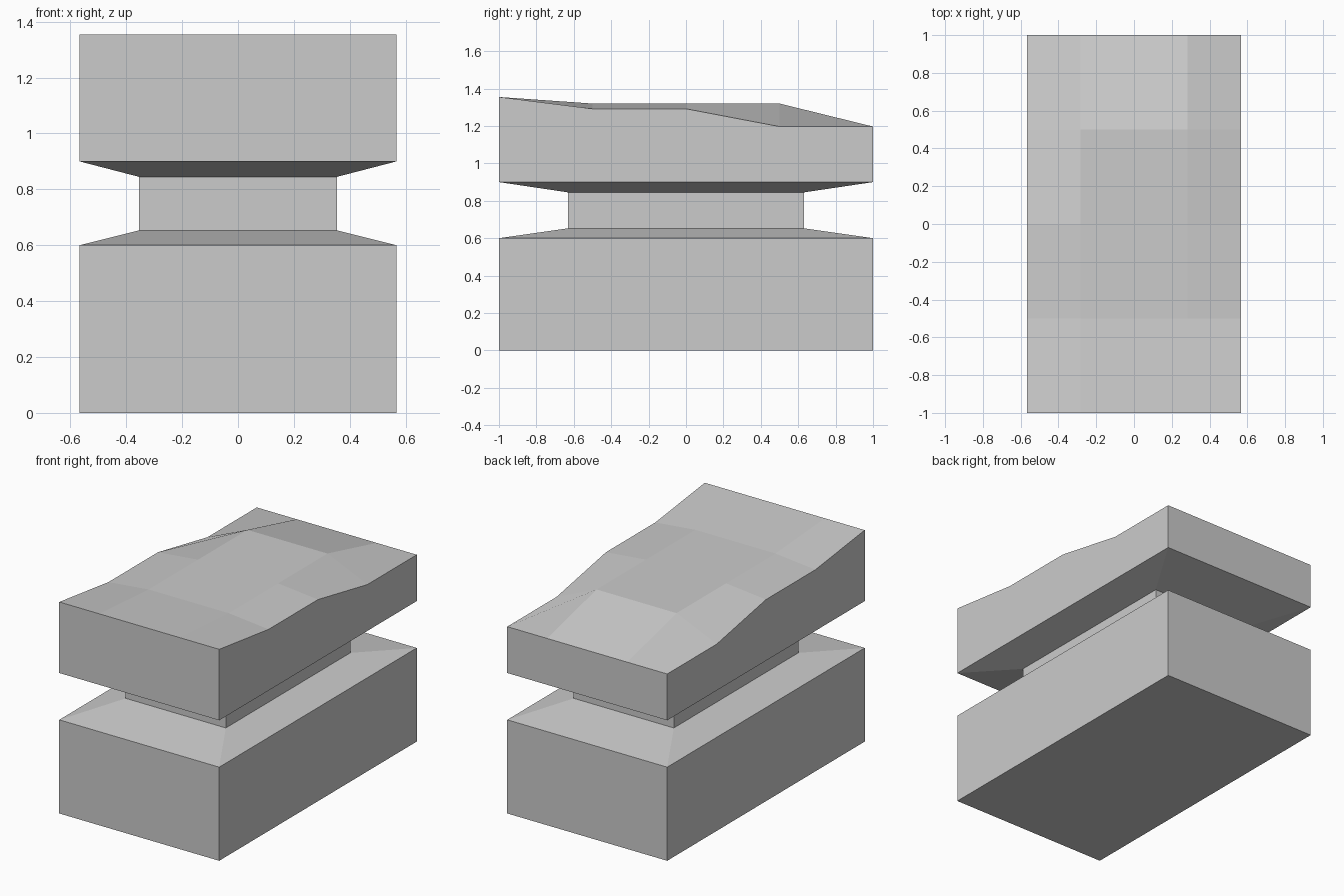
import bpy, bmesh

if "Cube" in bpy.data.objects:
    bpy.data.objects.remove(bpy.data.objects["Cube"])

HX, HY = 0.567, 1.0
bm = bmesh.new()

# Uneven top surface: 4 x 4 facets with a raised middle plateau
rim = [1.355, 1.292, 1.292, 1.197, 1.197]   # side-edge heights, front to back
mid = [1.355, 1.32, 1.32, 1.32, 1.197]      # heights inside the edges
grid = [[bm.verts.new((HX * (i - 2) / 2, HY * (j - 2) / 2,
                       rim[j] if i in (0, 4) else mid[j]))
         for j in range(5)] for i in range(5)]
for i in range(4):
    for j in range(4):
        bm.faces.new((grid[i][j], grid[i + 1][j],
                      grid[i + 1][j + 1], grid[i][j + 1]))

# Walls going down: upper slab, tapered underside, narrow neck, lower taper, base
# (height, width scale relative to the full footprint)
profile = [(0.90, 1, 1), (0.845, 0.626, 0.63), (0.653, 0.626, 0.63),
           (0.60, 1, 1), (0.0, 1, 1)]
edges = [e for e in bm.edges if e.is_boundary]
sx = sy = 1.0
for z, nx, ny in profile:
    new = bmesh.ops.extrude_edge_only(bm, edges=edges)["geom"]
    for v in new:
        if isinstance(v, bmesh.types.BMVert):
            v.co = (v.co.x * nx / sx, v.co.y * ny / sy, z)
    edges = [e for e in new if isinstance(e, bmesh.types.BMEdge)]
    sx, sy = nx, ny

# Flat bottom
bmesh.ops.contextual_create(bm, geom=edges)
bmesh.ops.recalc_face_normals(bm, faces=bm.faces[:])

mesh = bpy.data.meshes.new("pedestal_block")
bm.to_mesh(mesh)
bm.free()
block = bpy.data.objects.new("pedestal_block", mesh)
bpy.context.collection.objects.link(block)
